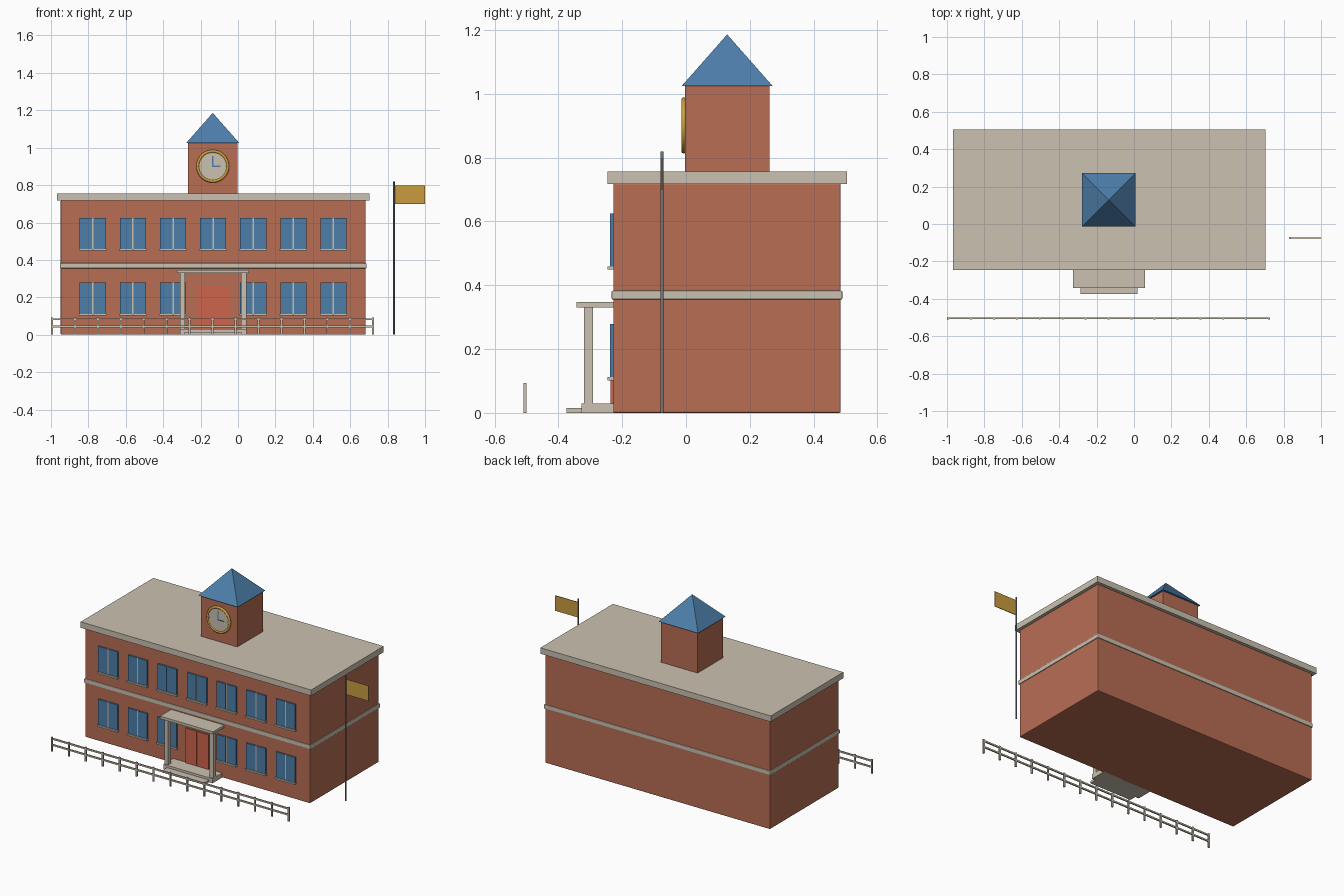
import bpy
from math import pi, sin, cos, sqrt

if "Cube" in bpy.data.objects:
    bpy.data.objects.remove(bpy.data.objects["Cube"], do_unlink=True)


def linear(c):
    c /= 255
    return c / 12.92 if c <= 0.04045 else ((c + 0.055) / 1.055) ** 2.4


def material(name, *rgb):
    mat = bpy.data.materials.new(name)
    mat.use_nodes = True
    colour = [linear(c) for c in rgb] + [1]
    mat.diffuse_color = colour
    mat.node_tree.nodes["Principled BSDF"].inputs["Base Color"].default_value = colour
    return mat


brick = material("brick", 184, 109, 84)
stone = material("cream stone", 203, 193, 176)
blue = material("slate blue", 77, 126, 170)
red = material("door red", 206, 101, 76)
gold = material("gold", 202, 156, 62)
steel = material("pole grey", 118, 124, 132)


def finish(name, mat):
    obj = bpy.context.object
    obj.name = name
    obj.data.materials.append(mat)
    return obj


def box(name, mat, x, y, z, bevel=0):
    """Box from (low, high) extents on each axis."""
    spans = (x, y, z)
    bpy.ops.mesh.primitive_cube_add(size=1, location=[(a + b) / 2 for a, b in spans])
    obj = finish(name, mat)
    obj.scale = [b - a for a, b in spans]
    bpy.ops.object.transform_apply(location=False, rotation=False, scale=True)
    if bevel:
        mod = obj.modifiers.new("soft edges", "BEVEL")
        mod.width = bevel
        mod.segments = 2
    return obj


def around(centre, half):
    return (centre - half, centre + half)


def cylinder(name, mat, radius, depth, location, rotation=(0, 0, 0), sides=32):
    bpy.ops.mesh.primitive_cylinder_add(vertices=sides, radius=radius, depth=depth,
                                        location=location, rotation=rotation)
    bpy.ops.object.shade_smooth_by_angle()
    return finish(name, mat)


MID = -0.133      # centre line of the building
WALL = -0.228     # front wall plane

# Main block, floor band and flat roof
box("walls", brick, around(MID, 0.815), (WALL, 0.485), (0, 0.72), 0.005)
box("floor_band", stone, around(MID, 0.82), (WALL - 0.005, 0.49), (0.355, 0.383), 0.004)
box("roof_slab", stone, around(MID, 0.835), (-0.246, 0.505), (0.717, 0.756))

# Windows: two panes, a centre bar and a sill, with the door bay left free below
for floor, base in (("lower", 0.11), ("upper", 0.457)):
    for i in range(-3, 4):
        if floor == "lower" and i == 0:
            continue
        x = MID + i * 0.2145
        name = f"{floor}_window_{i + 4}"
        for side, s in (("right", -1), ("left", 1)):
            box(f"{name}_{side}_pane", blue, around(x + s * 0.037, 0.033),
                (WALL - 0.01, WALL + 0.01), (base, base + 0.168))
        box(f"{name}_bar", stone, around(x, 0.004),
            (WALL - 0.007, WALL + 0.01), (base, base + 0.168))
        box(f"{name}_sill", stone, around(x, 0.073),
            (WALL - 0.018, WALL + 0.01), (base - 0.008, base + 0.002))

# Entrance porch
box("porch_platform", stone, around(MID, 0.178), (-0.328, WALL + 0.01), (0, 0.03))
box("porch_step", stone, around(MID, 0.152), (-0.374, -0.32), (0, 0.015))
box("porch_canopy", stone, around(MID, 0.192), (-0.343, WALL + 0.01), (0.33, 0.347))
for side, s in (("right", -1), ("left", 1)):
    box(f"porch_column_{side}", stone, around(MID + s * 0.164, 0.014),
        around(-0.305, 0.014), (0.03, 0.33))
    box(f"door_leaf_{side}", red, around(MID + s * 0.0425, 0.0415),
        (WALL - 0.008, WALL + 0.01), (0.03, 0.257))

# Clock tower
TY = 0.129
box("tower", brick, around(MID - 0.002, 0.132), around(TY, 0.132), (0.75, 1.026))
bpy.ops.mesh.primitive_cone_add(vertices=4, radius1=0.143 * sqrt(2), depth=0.162,
                                location=(MID - 0.002, TY, 1.105), rotation=(0, 0, pi / 4))
finish("tower_roof", blue)

# Clock: face, rim, hour marks and hands
CX, CZ, CY = MID - 0.002, 0.901, -0.003
cylinder("clock_face", stone, 0.08, 0.012, (CX, CY - 0.002, CZ), (pi / 2, 0, 0), 48)
bpy.ops.mesh.primitive_torus_add(major_radius=0.08, minor_radius=0.008, major_segments=48,
                                 minor_segments=10, location=(CX, CY - 0.004, CZ),
                                 rotation=(pi / 2, 0, 0))
bpy.ops.object.shade_smooth()
finish("clock_rim", gold)
for i in range(4):
    a = i * pi / 2
    box(f"hour_mark_{i + 1}", gold, around(CX + 0.068 * sin(a), 0.003),
        (CY - 0.01, CY), around(CZ + 0.068 * cos(a), 0.003))
box("minute_hand", blue, around(CX, 0.003), (CY - 0.011, CY), (CZ - 0.003, CZ + 0.055))
box("hour_hand", blue, (CX - 0.003, CX + 0.042), (CY - 0.011, CY), around(CZ, 0.003))

# Flagpole and flag
PX, PY = 0.834, -0.075
cylinder("flagpole", steel, 0.005, 0.82, (PX, PY, 0.41), sides=16)
box("flag", gold, (PX + 0.003, 1.0), around(PY, 0.002), (0.698, 0.798))

# Front fence
FY = -0.505
for i in range(15):
    x = -0.994 + i * 0.1226
    box(f"fence_post_{i + 1}", stone, around(x, 0.005), around(FY, 0.005), (0, 0.093))
for name, z in (("lower", 0.043), ("upper", 0.083)):
    box(f"fence_{name}_rail", stone, (-0.999, 0.727), around(FY, 0.004), around(z, 0.005))
